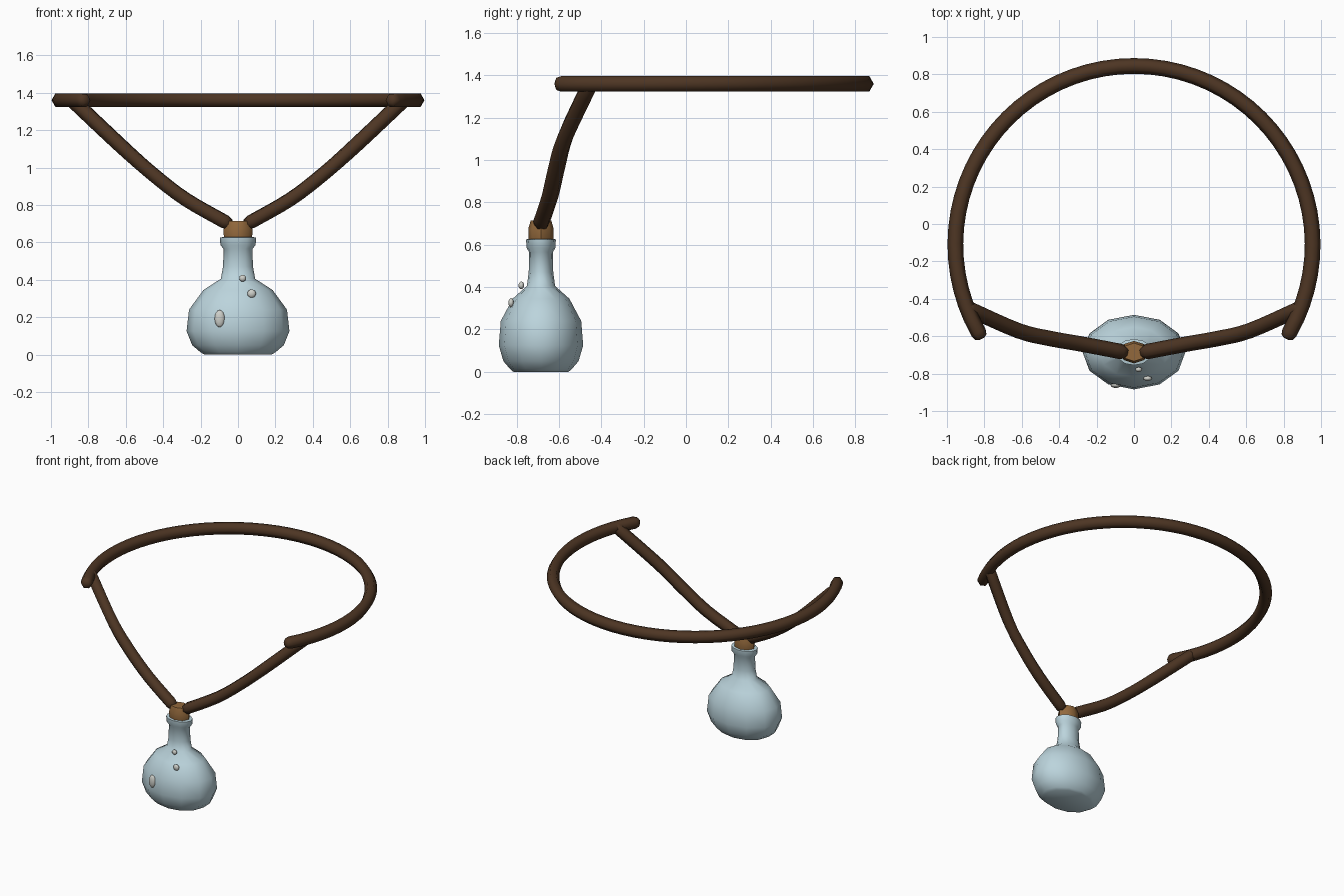
import bpy, bmesh, math
from mathutils import Vector, Matrix

if "Cube" in bpy.data.objects:
    bpy.data.objects.remove(bpy.data.objects["Cube"])

BOTTLE_Y = -0.685
UP = Vector((0, 0, 1))


def material(name, color, rough):
    m = bpy.data.materials.new(name)
    m.use_nodes = True
    m.diffuse_color = (*color, 1)
    bsdf = m.node_tree.nodes["Principled BSDF"]
    bsdf.inputs["Base Color"].default_value = (*color, 1)
    bsdf.inputs["Roughness"].default_value = rough
    return m


leather = material("dark_leather", (0.075, 0.036, 0.017), 0.8)
cork_mat = material("cork", (0.29, 0.14, 0.045), 0.8)
glass = material("pale_blue_glass", (0.50, 0.66, 0.72), 0.5)
bubble_mat = material("pale_bubble", (0.62, 0.63, 0.59), 0.5)


def finish(name, bm, mat, angle=75):
    bmesh.ops.recalc_face_normals(bm, faces=bm.faces)
    mesh = bpy.data.meshes.new(name)
    bm.to_mesh(mesh)
    bm.free()
    mesh.materials.append(mat)
    mesh.shade_smooth()
    mesh.set_sharp_from_angle(angle=math.radians(angle))
    obj = bpy.data.objects.new(name, mesh)
    bpy.context.collection.objects.link(obj)
    return obj


def loft(bm, rings):
    """Bridge equal-sized vertex rings and cap both ends."""
    n = len(rings[0])
    loops = [[bm.verts.new(p) for p in ring] for ring in rings]
    for a, b in zip(loops, loops[1:]):
        for i in range(n):
            j = (i + 1) % n
            bm.faces.new((a[i], a[j], b[j], b[i]))
    bm.faces.new(loops[0])
    bm.faces.new(loops[-1])


def cord(name, path, radius, sides=6):
    """Six-sided cord with rounded ends along a path."""
    d0 = (path[0] - path[1]).normalized()
    d1 = (path[-1] - path[-2]).normalized()
    caps = [(0.9, 0.4), (0.65, 0.8)]          # reach and scale, in radii
    stops = [(path[0] + d0 * radius * o, s) for o, s in caps]
    stops += [(p, 1) for p in path]
    stops += [(path[-1] + d1 * radius * o, s) for o, s in reversed(caps)]
    stops[0], stops[1] = sorted(stops[:2], key=lambda q: q[1])
    rings = []
    for i, (p, s) in enumerate(stops):
        t = stops[min(i + 1, len(stops) - 1)][0] - stops[max(i - 1, 0)][0]
        side = t.cross(UP).normalized()
        top = side.cross(t).normalized()
        rings.append([p + radius * s * (side * math.cos(k * math.tau / sides)
                                        + top * math.sin(k * math.tau / sides))
                      for k in range(sides)])
    bm = bmesh.new()
    loft(bm, rings)
    return finish(name, bm, leather)


def lathe(name, profile, sides, depth, mat, angle=75):
    """Turned shape, flattened front to back by the depth factor."""
    rings = [[Vector((r * math.sin(k * math.tau / sides),
                      BOTTLE_Y + depth * r * math.cos(k * math.tau / sides), z))
              for k in range(sides)] for r, z in profile]
    bm = bmesh.new()
    loft(bm, rings)
    return finish(name, bm, mat, angle)


# Neck loop, open at the front
start = math.radians(-29.5)
sweep = math.pi - 2 * start
neck = [Vector((0.955 * math.cos(start + sweep * i / 48),
                -0.11 + 0.955 * math.sin(start + sweep * i / 48), 1.36))
        for i in range(49)]
cord("neck_loop", neck, 0.042)


# Hanging cords from the loop down to the cork
def smooth_path(pts, steps=4):
    out = []
    for i in range(len(pts) - 1):
        a, b = pts[max(i - 1, 0)], pts[i]
        c, d = pts[i + 1], pts[min(i + 2, len(pts) - 1)]
        for k in range(steps):
            t = k / steps
            out.append(0.5 * (2 * b + (c - a) * t + (2 * a - 5 * b + 4 * c - d) * t * t
                              + (3 * b - a - 3 * c + d) * t ** 3))
    return out + [pts[-1]]


hang = [(0.88, -0.455, 1.355), (0.62, -0.57, 1.11), (0.45, -0.612, 0.96),
        (0.28, -0.642, 0.83), (0.07, -0.682, 0.71)]
for side, sign in (("left", 1), ("right", -1)):
    cord(side + "_hanging_cord",
         smooth_path([Vector((sign * x, y, z)) for x, y, z in hang]), 0.041)

# Flattened flask with neck and lip
lathe("flask", [(0.18, 0), (0.20, 0.012), (0.245, 0.05), (0.275, 0.125), (0.262, 0.24),
                (0.185, 0.345), (0.092, 0.405), (0.08, 0.47), (0.077, 0.565),
                (0.094, 0.585), (0.097, 0.625), (0.08, 0.628)],
      12, 0.725, glass)

# Cork stopper
lathe("cork_stopper", [(0.07, 0.60), (0.076, 0.63), (0.077, 0.675), (0.062, 0.715)],
      8, 0.78, cork_mat, 50)

# Bubbles on the front of the glass
bubbles = [("large", (-0.098, -0.862, 0.192), (0.027, 0.015, 0.046)),
           ("middle", (0.073, -0.826, 0.326), (0.023, 0.013, 0.022)),
           ("small", (0.025, -0.778, 0.408), (0.018, 0.013, 0.018))]
for size, place, scale in bubbles:
    bm = bmesh.new()
    bmesh.ops.create_uvsphere(bm, u_segments=12, v_segments=8, radius=1,
                              matrix=Matrix.LocRotScale(Vector(place), None, Vector(scale)))
    finish(size + "_bubble", bm, bubble_mat)
